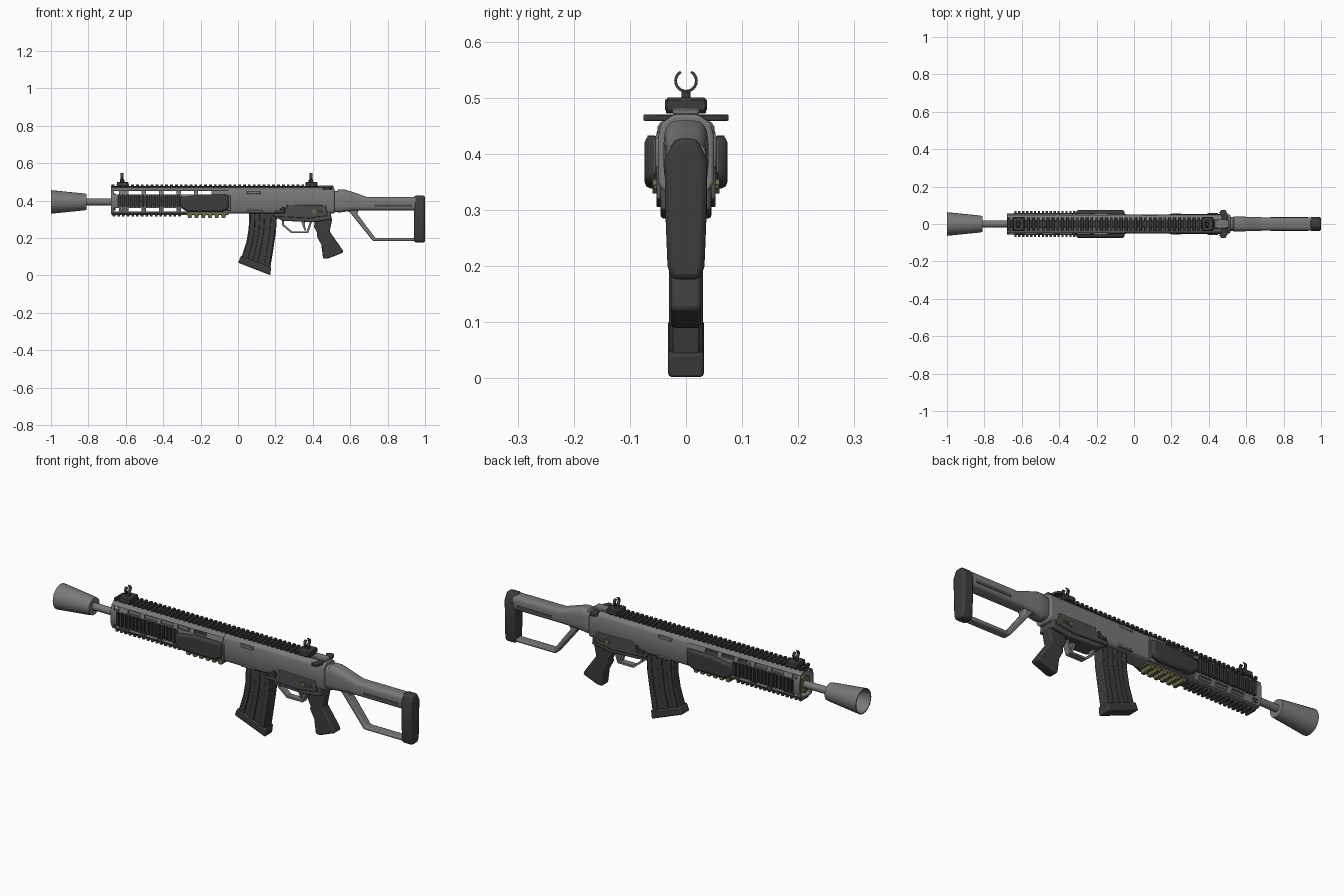
import bpy, bmesh
from math import sin, cos, pi, radians
from mathutils import Vector

if "Cube" in bpy.data.objects:
    bpy.data.objects.remove(bpy.data.objects["Cube"])


def material(name, r, g, b):
    m = bpy.data.materials.new(name)
    m.use_nodes = True
    m.diffuse_color = (r, g, b, 1)
    m.node_tree.nodes["Principled BSDF"].inputs["Base Color"].default_value = (r, g, b, 1)
    return m


GREY = material("gunmetal grey", .19, .19, .195)
DARK = material("black polymer", .045, .045, .045)
CHAR = material("charcoal metal", .07, .07, .07)
OLIVE = material("olive drab", .14, .14, .06)
parts = []


def finish(name, bm, mat, bevel=0.0, segments=2):
    bmesh.ops.recalc_face_normals(bm, faces=bm.faces)
    mesh = bpy.data.meshes.new(name)
    bm.to_mesh(mesh)
    bm.free()
    mesh.materials.append(mat)
    ob = bpy.data.objects.new(name, mesh)
    bpy.context.collection.objects.link(ob)
    if bevel:
        mod = ob.modifiers.new("edges", 'BEVEL')
        mod.width, mod.segments, mod.limit_method = bevel, segments, 'ANGLE'
    parts.append(ob)
    return ob


def skin(name, rings, mat, caps=True, bevel=0.0, segments=2):
    """Join successive rings of points into one surface."""
    bm = bmesh.new()
    rows = [[bm.verts.new(p) for p in ring] for ring in rings]
    n = len(rows[0])
    for a, b in zip(rows, rows[1:]):
        for i in range(n):
            j = (i + 1) % n
            bm.faces.new((a[i], a[j], b[j], b[i]))
    if caps:
        bm.faces.new(rows[0])
        bm.faces.new(rows[-1])
    return finish(name, bm, mat, bevel, segments)


def side_prism(name, pts, y0, y1, mat, **kw):
    return skin(name, [[(x, y, z) for x, z in pts] for y in (y0, y1)], mat, **kw)


def long_prism(name, half, x0, x1, mat, **kw):
    """Extrude a mirrored (y, z) half section along the length."""
    pts = half + [(-y, z) for y, z in reversed(half)]
    return skin(name, [[(x, y, z) for y, z in pts] for x in (x0, x1)], mat, **kw)


def boxes(name, items, mat, bevel=0.0):
    """Each item is (x0, x1, y0, y1, z0, z1)."""
    bm = bmesh.new()
    for b in items:
        lo, hi = Vector(b[::2]), Vector(b[1::2])
        made = bmesh.ops.create_cube(bm, size=1)
        for v in made["verts"]:
            v.co = (lo + hi) / 2 + v.co * (hi - lo)
    return finish(name, bm, mat, bevel, 1)


def lathe(name, pts, zc, mat, n=24, caps=True):
    rings = [[(x, r * cos(2 * pi * i / n), zc + r * sin(2 * pi * i / n)) for i in range(n)] for x, r in pts]
    return skin(name, rings, mat, caps)


def rounded_loft(name, stations, mat, n=24, power=.55):
    """Stations are (x, bottom, top, half width)."""
    def soft(v):
        return abs(v) ** power * (1 if v > 0 else -1)
    rings = []
    for x, lo, hi, w in stations:
        angles = [2 * pi * (i + .5) / n for i in range(n)]
        rings.append([(x, w * soft(cos(a)), (lo + hi) / 2 + (hi - lo) / 2 * soft(sin(a))) for a in angles])
    return skin(name, rings, mat)


def steps(start, stop, pitch):
    return [start + i * pitch for i in range(int((stop - start) / pitch + .001))]


# Barrel and flared muzzle
lathe("barrel", [(-.83, .018), (-.06, .018)], .393, GREY)
lathe("muzzle", [(-.81, .018), (-.81, .043), (-.83, .046), (-1, .063), (-1, .058), (-.84, .03), (-.84, .01)],
      .393, GREY)

# Hollow handguard with slotted upper and lower slopes
outer = [(.025, .47), (.047, .455), (.056, .425), (.056, .37), (.042, .335), (.025, .33)]
inner = [(y - .008, .4 + (z - .4) * .88) for y, z in outer]
guard = long_prism("handguard", outer, -.68, -.05, GREY)
slots = [(x, x + .07, -.2, .2, z, z + .018) for x in steps(-.585, -.11, .093) for z in (.434, .342)]
slots += [(-.662, -.635, -.2, .2, z, z + .018) for z in (.434, .342)]
cutters = [long_prism("bore_cutter", inner, -.75, -.07, GREY), boxes("slot_cutter", slots, GREY)]
bpy.context.view_layer.objects.active = guard
for c in cutters:
    c.hide_render = True
    mod = guard.modifiers.new("cut", 'BOOLEAN')
    mod.operation, mod.solver, mod.object = 'DIFFERENCE', 'EXACT', c
    bpy.ops.object.modifier_apply(modifier=mod.name)
    parts.remove(c)
    bpy.data.objects.remove(c)
lathe("barrel_collar", [(-.672, .018), (-.672, .045), (-.655, .045), (-.655, .018)], .393, OLIVE, 8)

# Ribbed side rails and smooth side covers
cover = [(-.31, .415), (-.2, .432), (-.05, .432), (-.05, .355), (-.09, .338), (-.27, .338), (-.31, .365)]
for side, s in (("left", 1), ("right", -1)):
    rail = [(-.645, -.3, *sorted((s * .05, s * .06)), .372, .428)]
    rail += [(x, x + .012, *sorted((s * .055, s * .069)), .366, .433) for x in steps(-.64, -.3, .021)]
    boxes(side + "_side_rail", rail, DARK)
    side_prism(side + "_side_cover", cover, s * .035, s * .074, DARK, bevel=.012)

# Top and bottom accessory rails
rail = [(-.68, .43, -.022, .022, .465, .478)]
rail += [(x, x + .015, -.036, .036, .472, .487) for x in steps(-.675, .43, .026)]
boxes("top_rail", rail, DARK, .002)
boxes("rail_riser", [(-.06, .51, -.02, .02, .45, .474), (.43, .51, -.024, .024, .468, .482)], GREY, .004)
rail = [(-.675, -.28, -.02, .02, .322, .334)]
rail += [(x, x + .014, -.032, .032, .315, .329) for x in steps(-.67, -.28, .025)]
boxes("front_bottom_rail", rail, CHAR, .002)
boxes("rear_bottom_rail_base", [(-.28, -.05, -.035, .035, .322, .342)], OLIVE, .004)
for i, x in enumerate(steps(-.272, -.05, .036)):
    tooth = [(x, .328), (x + .03, .328), (x + .022, .306), (x + .006, .306)]
    side_prism(f"bottom_rail_tooth_{i + 1}", tooth, -.034, .034, OLIVE)

# Upper receiver with ports
body = [(.022, .47), (.044, .455), (.05, .43), (.05, .35), (.042, .335), (.03, .33)]
long_prism("upper_receiver", body, -.055, .515, GREY, bevel=.005)
boxes("side_ports", [(.045, .12, -.051, .051, .434, .452), (.05, .13, -.052, .052, .336, .35)], GREY, .003)
boxes("receiver_band", [(-.06, -.04, -.054, .054, .345, .43)], GREY, .004)

# Lower receiver, controls, trigger and guard
lower = [(.2, .33), (.25, .345), (.25, .372), (.47, .372), (.495, .35), (.5, .3), (.4, .285), (.24, .292), (.2, .31)]
side_prism("lower_receiver", lower, -.045, .045, CHAR, bevel=.005)
plate = [(.19, .333), (.225, .333), (.225, .358), (.26, .358), (.26, .378), (.47, .375), (.48, .32), (.38, .305), (.19, .315)]
side_prism("control_plate", plate, -.053, .053, CHAR, bevel=.003)
boxes("magazine_catch", [(.2, .25, -.057, .057, .332, .348), (.235, .25, -.057, .057, .34, .366)], DARK, .002)
skin("selector_pivot", [[(.405 + .013 * cos(a * pi / 6), y, .342 + .013 * sin(a * pi / 6)) for a in range(12)]
                        for y in (-.06, .06)], OLIVE)
boxes("selector_lever", [(.4, .45, -.059, .059, .336, .346)], OLIVE, .002)
loop_out = [(.235, .3), (.235, .268), (.285, .226), (.375, .226), (.4, .3)]
loop_in = [(.388, .3), (.367, .236), (.289, .236), (.246, .272), (.246, .3)]
side_prism("trigger_guard", loop_out + loop_in, -.016, .016, GREY)
side_prism("trigger", [(.335, .3), (.36, .3), (.358, .265), (.365, .242), (.355, .24), (.346, .265)], -.008, .008, GREY)

# Pistol grip
grip = [(.4, .305), (.41, .275), (.405, .262), (.425, .225), (.42, .212), (.445, .165), (.455, .09), (.48, .09),
        (.562, .122), (.56, .135), (.515, .2), (.49, .235), (.505, .305)]
side_prism("pistol_grip", grip, -.027, .027, DARK, bevel=.008)

# Curved magazine with raised ribs
curve = [(.06, .345, .21), (.057, .25, .203), (.045, .18, .19), (.015, .085, .172)]
drop = .05
front_edge = [(x, z) for x, z, _ in curve]
rear_edge = [(x, z - drop * i / 3) for i, (_, z, x) in enumerate(curve)]
side_prism("magazine", front_edge + rear_edge[::-1], -.025, .025, DARK, bevel=.005)


def across(t):
    return [(a[0] + (b[0] - a[0]) * t, a[1] + (b[1] - a[1]) * t) for a, b in zip(front_edge, rear_edge)]


for i, (t0, t1) in enumerate(((.04, .22), (.38, .56), (.78, .96))):
    side_prism(f"magazine_rib_{i + 1}", across(t0) + across(t1)[::-1], -.03, .03, DARK, bevel=.003)
side_prism("magazine_base", [(0, .068), (.163, .005), (.172, 0), (.178, .044), (.016, .105)], -.032, .032, DARK, bevel=.006)

# Stock beam, strut frame and butt pad
rounded_loft("stock_neck", [(.5, .34, .455, .036), (.53, .34, .452, .038), (.535, .335, .46, .04), (.57, .34, .46, .04),
                            (.62, .345, .444, .038), (.69, .347, .42, .036), (.95, .347, .42, .036)], GREY)
boxes("stock_groove", [(.73, .93, -.0375, .0375, .366, .38)], CHAR)
strut_out = [(.57, .355), (.6, .335), (.722, .183), (.95, .183)]
strut_in = [(.95, .2), (.735, .2), (.637, .33), (.65, .355)]
side_prism("stock_strut", strut_out + strut_in, -.022, .022, GREY, bevel=.006)
pad = [(.02, .427), (.038, .39), (.037, .3), (.033, .2), (.025, .176)]
long_prism("butt_pad", pad, .942, 1, DARK, bevel=.01)

# Charging handle with swept ends
half = [(.465, 0), (.47, .04), (.455, .06), (.468, .076), (.488, .076), (.5, .055), (.505, 0)]
outline = half + [(x, -y) for x, y in half[-2:0:-1]]
skin("charging_handle", [[(x, y, z) for x, y in outline] for z in (.459, .47)], DARK, bevel=.002)

# Open ring sights
for name, x in (("front", -.62), ("rear", .39)):
    boxes(name + "_sight_base", [(x - .028, x + .034, -.037, .037, .474, .5), (x - .012, x + .012, -.008, .008, .49, .514)],
          DARK, .004)
    arc = [radians(120 + 300 * i / 20) for i in range(21)]
    ring = [(r * cos(a), .53 + r * sin(a)) for r, seq in ((.021, arc), (.016, arc[::-1])) for a in seq]
    skin(name + "_sight_ring", [[(px, y, z) for y, z in ring] for px in (x - .007, x + .007)], DARK)

# Smooth shading with crisp edges
bpy.ops.object.select_all(action='DESELECT')
for ob in parts:
    ob.select_set(True)
bpy.context.view_layer.objects.active = parts[0]
bpy.ops.object.shade_smooth_by_angle(angle=radians(35))
